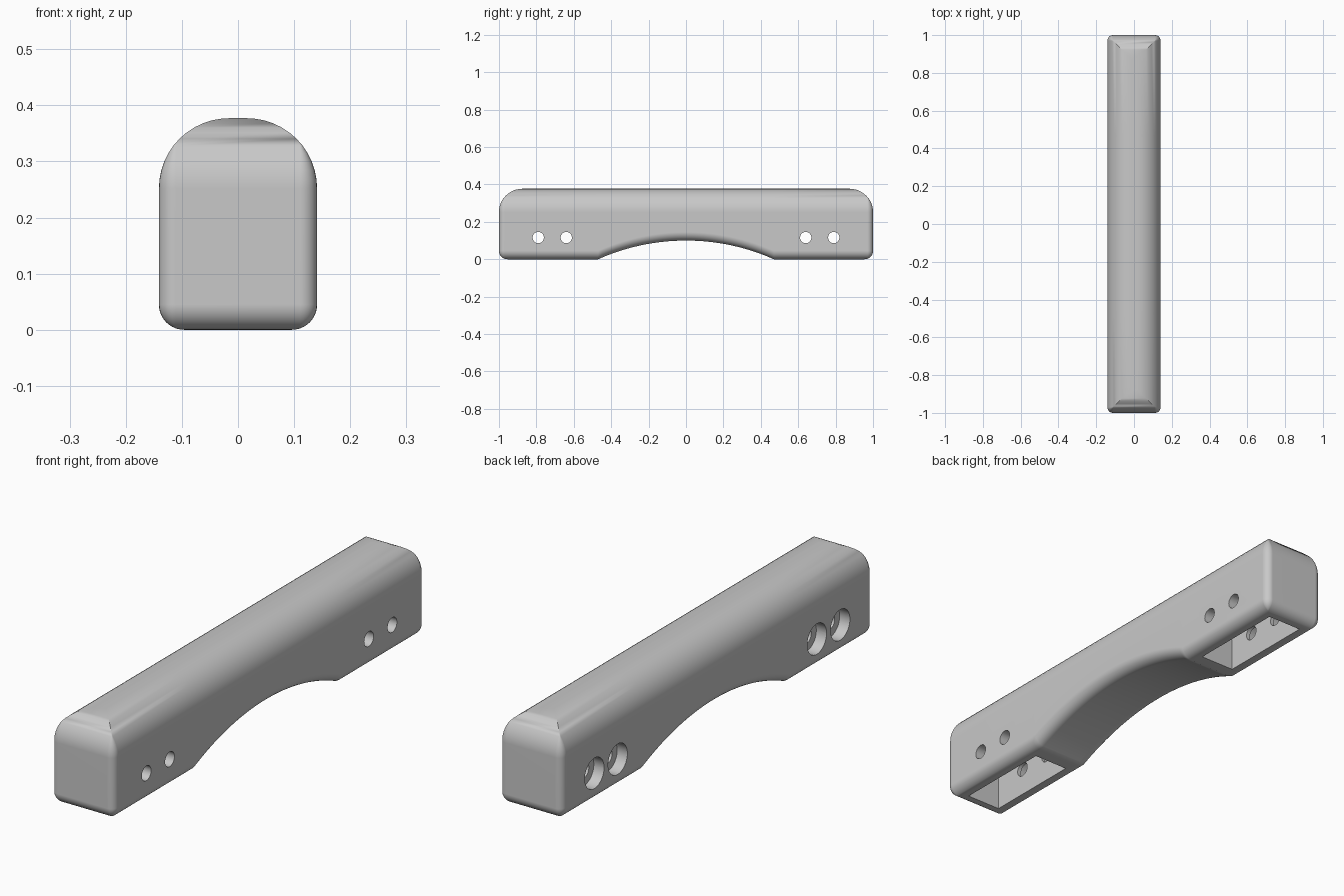
import bpy, bmesh, math
from mathutils import Matrix

if "Cube" in bpy.data.objects:
    bpy.data.objects.remove(bpy.data.objects["Cube"], do_unlink=True)

HALF_W, HALF_L, HEIGHT = 0.141, 1.0, 0.377
TOP_R, BOTTOM_R, CORNER_R = 0.125, 0.045, 0.03
ARCH_HALF, ARCH_RISE = 0.47, 0.1
SIDE_N, CORNER_N, ROUND_N = 49, 7, 12

grey = bpy.data.materials.new("light_grey")
grey.use_nodes = True
color = (0.58, 0.58, 0.58, 1)
grey.diffuse_color = color
grey.node_tree.nodes["Principled BSDF"].inputs["Base Color"].default_value = color


def arch(y):
    """Height of the shallow circular arch under the grip."""
    radius = (ARCH_HALF ** 2 + ARCH_RISE ** 2) / (2 * ARCH_RISE)
    if abs(y) >= ARCH_HALF:
        return 0.0
    return math.sqrt(radius ** 2 - y * y) - radius + ARCH_RISE


def ring_points(inset):
    """Rounded rectangle, shrunk by inset; corners become mitres when the radius runs out."""
    ys = [ARCH_HALF * (2 * j / (SIDE_N - 1) - 1) for j in range(SIDE_N)]
    w, l = HALF_W - inset, HALF_L - inset
    r = max(CORNER_R - inset, 0)
    arc = [(w - r + r * math.cos(a), l - r + r * math.sin(a))
           for a in (math.pi / 2 * k / (CORNER_N - 1) for k in range(CORNER_N))]
    half = [(w, y) for y in ys] + arc + [(-x, y) for x, y in reversed(arc)]
    back = [(-w, y) for y in reversed(ys)]
    front = [(-x, -y) for x, y in arc] + [(x, -y) for x, y in reversed(arc)]
    return half + back + front


def new_object(name, bm):
    mesh = bpy.data.meshes.new(name)
    bm.to_mesh(mesh)
    bm.free()
    obj = bpy.data.objects.new(name, mesh)
    bpy.context.collection.objects.link(obj)
    mesh.materials.append(grey)
    return obj


# Handle body: rounded rings stacked from the arched underside to the top
levels = []
for k in range(ROUND_N + 1):
    a = math.pi / 2 * k / ROUND_N
    levels.append((BOTTOM_R * (1 - math.sin(a)), BOTTOM_R * (1 - math.cos(a)), True))
for k in range(ROUND_N + 1):
    a = math.pi / 2 * k / ROUND_N
    levels.append((TOP_R * (1 - math.cos(a)), HEIGHT - TOP_R + TOP_R * math.sin(a), False))

bm = bmesh.new()
rings = [[bm.verts.new((x, y, z + (arch(y) if low else 0))) for x, y in ring_points(inset)]
         for inset, z, low in levels]
count = len(rings[0])
for lower, upper in zip(rings, rings[1:]):
    for i in range(count):
        j = (i + 1) % count
        bm.faces.new((lower[i], lower[j], upper[j], upper[i]))

# Close the top and bottom with strips across and a cap at each end
left_end = SIDE_N + 2 * CORNER_N
for ring in (rings[0], rings[-1]):
    for j in range(SIDE_N - 1):
        k = left_end + SIDE_N - 1 - j
        bm.faces.new((ring[j], ring[j + 1], ring[k - 1], ring[k]))
    bm.faces.new(ring[SIDE_N - 1:left_end + 1])
    bm.faces.new(ring[left_end + SIDE_N - 1:] + [ring[0]])
bmesh.ops.remove_doubles(bm, verts=bm.verts, dist=1e-5)
bmesh.ops.recalc_face_normals(bm, faces=bm.faces)
handle = new_object("handle_body", bm)


def cut(bm):
    """Subtract a shape from the handle and discard the cutter."""
    bmesh.ops.recalc_face_normals(bm, faces=bm.faces)
    cutter = new_object("cutter", bm)
    cutter.hide_render = True
    mod = handle.modifiers.new("cut", 'BOOLEAN')
    mod.operation, mod.solver, mod.object = 'DIFFERENCE', 'EXACT', cutter
    bpy.context.view_layer.objects.active = handle
    bpy.ops.object.modifier_apply(modifier=mod.name)
    bpy.data.objects.remove(cutter, do_unlink=True)


def add_bore(bm, x0, x1, y, radius):
    matrix = Matrix.Translation(((x0 + x1) / 2, y, 0.116)) @ Matrix.Rotation(math.pi / 2, 4, 'Y')
    bmesh.ops.create_cone(bm, cap_ends=True, segments=40, radius1=radius, radius2=radius,
                          depth=x1 - x0, matrix=matrix)


# Two mounting pockets open at the bottom
bm = bmesh.new()
for s in (-1, 1):
    matrix = Matrix.Translation((0, s * 0.73, 0.065)) @ Matrix.Diagonal((0.156, 0.42, 0.33, 1))
    bmesh.ops.create_cube(bm, size=1, matrix=matrix)
cut(bm)

# Screw holes right through, then wide counterbores on one side
hole_ys = [s * y for s in (-1, 1) for y in (0.64, 0.79)]
for x0, x1, radius in ((-0.3, 0.3, 0.03), (-0.3, -0.095, 0.062)):
    bm = bmesh.new()
    for y in hole_ys:
        add_bore(bm, x0, x1, y, radius)
    cut(bm)

# Smooth shading with crisp cut edges
bpy.ops.object.select_all(action='DESELECT')
handle.select_set(True)
bpy.context.view_layer.objects.active = handle
bpy.ops.object.shade_smooth_by_angle(angle=math.radians(30))
normals = handle.modifiers.new("flat_walls", 'WEIGHTED_NORMAL')
normals.keep_sharp = True
